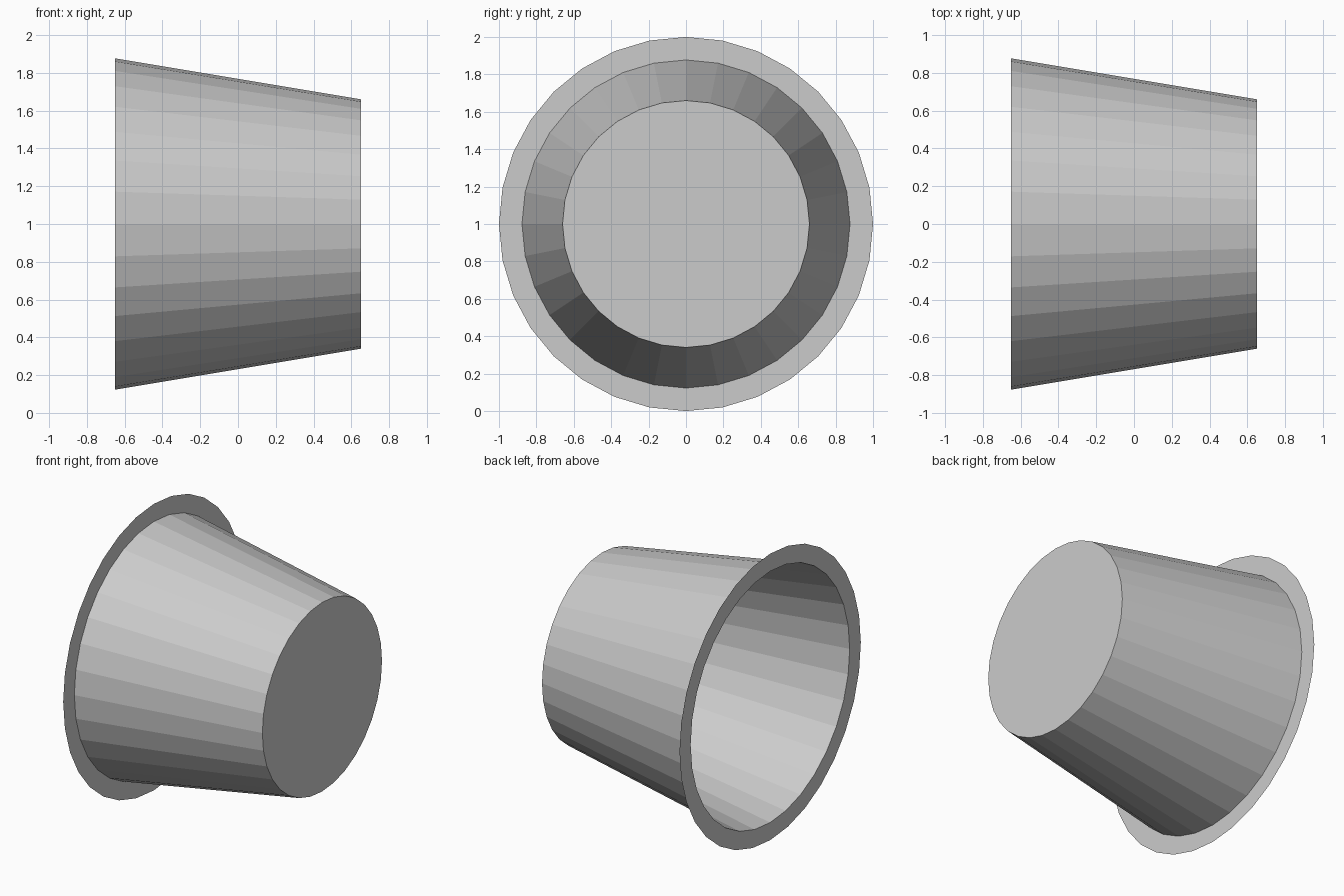
import bpy
import bmesh
from math import cos, sin, tau

SIDES = 32
AXIS_HEIGHT = 1.0
OPEN_X, CLOSED_X = -0.65, 0.65
RIM_RADIUS, MOUTH_RADIUS, BASE_RADIUS = 1.0, 0.877, 0.66

cube = bpy.data.objects.get("Cube")
if cube:
    bpy.data.objects.remove(cube, do_unlink=True)

grey = bpy.data.materials.new("light grey")
grey.use_nodes = True
grey.diffuse_color = (0.6, 0.6, 0.6, 1)
grey.node_tree.nodes["Principled BSDF"].inputs["Base Color"].default_value = grey.diffuse_color


def ring(bm, x, radius):
    """Circle of vertices around the horizontal axis."""
    angles = [tau * i / SIDES for i in range(SIDES)]
    return [bm.verts.new((x, radius * cos(a), radius * sin(a))) for a in angles]


def lathe(name, profile, capped=False):
    """Flat-shaded thin shell joining rings of (x, radius)."""
    bm = bmesh.new()
    rings = [ring(bm, x, r) for x, r in profile]
    for a, b in zip(rings, rings[1:]):
        for i in range(SIDES):
            j = (i + 1) % SIDES
            bm.faces.new((a[i], a[j], b[j], b[i]))
    if capped:
        bm.faces.new(rings[-1])
    mesh = bpy.data.meshes.new(name)
    bm.to_mesh(mesh)
    bm.free()
    mesh.materials.append(grey)
    obj = bpy.data.objects.new(name, mesh)
    obj.location.z = AXIS_HEIGHT
    bpy.context.collection.objects.link(obj)
    return obj


# Tapered tub, closed at the narrow end
lathe("tub_body", [(OPEN_X, MOUTH_RADIUS), (CLOSED_X, BASE_RADIUS)], capped=True)

# Flat flange around the open mouth
lathe("tub_rim", [(OPEN_X, RIM_RADIUS), (OPEN_X, MOUTH_RADIUS)])
